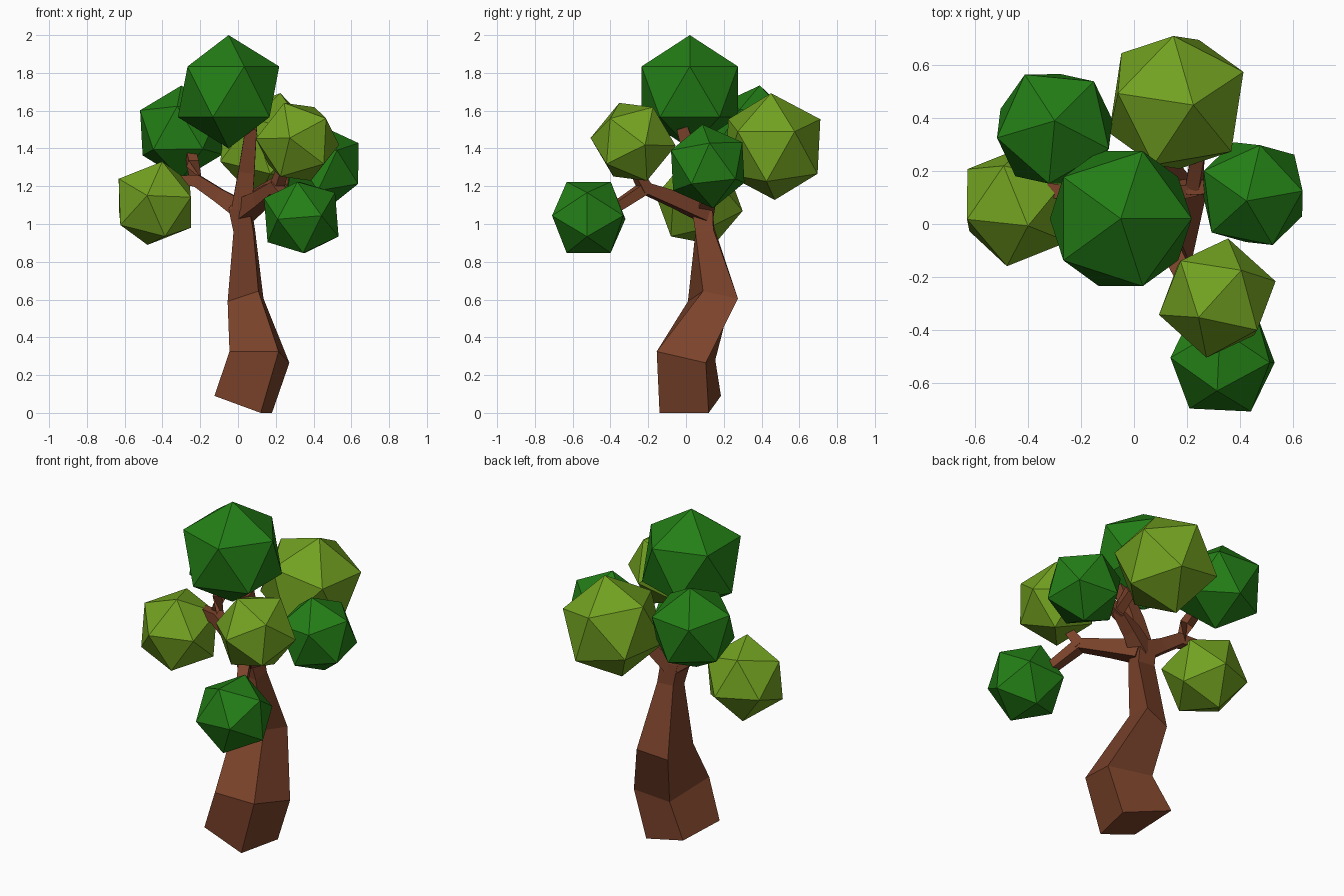
import bpy, bmesh
from mathutils import Vector as V, Matrix

if "Cube" in bpy.data.objects:
    bpy.data.objects.remove(bpy.data.objects["Cube"])


def material(name, rgb):
    m = bpy.data.materials.new(name)
    m.diffuse_color = (*rgb, 1)
    m.use_nodes = True
    m.node_tree.nodes["Principled BSDF"].inputs["Base Color"].default_value = m.diffuse_color
    return m


BARK = material("bark", (0.20, 0.056, 0.024))
DARK = material("dark_leaf", (0.017, 0.21, 0.008))
LIGHT = material("light_leaf", (0.17, 0.36, 0.015))


def finish(name, bm, mat):
    bmesh.ops.recalc_face_normals(bm, faces=bm.faces)
    me = bpy.data.meshes.new(name)
    bm.to_mesh(me)
    bm.free()
    me.materials.append(mat)
    ob = bpy.data.objects.new(name, me)
    bpy.context.collection.objects.link(ob)


def loft(name, rings):
    """Skin a list of four-cornered rings and cap both ends."""
    bm = bmesh.new()
    vs = [[bm.verts.new(p) for p in r] for r in rings]
    for a, b in zip(vs, vs[1:]):
        for i in range(4):
            j = (i + 1) % 4
            bm.faces.new((a[i], a[j], b[j], b[i]))
    bm.faces.new(vs[0])
    bm.faces.new(vs[-1])
    finish(name, bm, BARK)


def branch(name, pts, widths):
    """Square tapered limb along a path."""
    pts = [V(p) for p in pts]
    rings = []
    for i, (p, w) in enumerate(zip(pts, widths)):
        d = (pts[min(i + 1, len(pts) - 1)] - pts[max(i - 1, 0)]).normalized()
        ref = V((0, 0, 1)) if abs(d.z) < 0.85 else V((0, 1, 0))
        s = d.cross(ref).normalized() * w / 2
        u = s.cross(d)
        rings.append([p + s + u, p - s + u, p - s - u, p + s - u])
    loft(name, rings)


def frame(a, b):
    z = V(a).normalized()
    x = (V(b) - z * V(b).dot(z)).normalized()
    return Matrix((x, z.cross(x), z)).transposed()


def leaf_ball(name, centre, r, mat, a=(0, 0, 1), b=(1, 0, 0)):
    """Icosahedron with one corner towards a and a neighbouring one towards b."""
    bm = bmesh.new()
    bmesh.ops.create_icosphere(bm, subdivisions=1, radius=r)
    m = Matrix.Translation(centre) @ frame(a, b).to_4x4()
    bmesh.ops.transform(bm, matrix=m, verts=bm.verts)
    finish(name, bm, mat)


# Crooked four-sided trunk
loft("trunk", [
    [(-.125, -.14, .09), (.12, -.14, 0), (.18, .12, 0), (-.11, .185, .09)],
    [(-.045, -.155, .325), (.215, -.155, .325), (.272, .105, .265), (0, .155, .28)],
    [(-.055, .01, .59), (.108, .09, .645), (.135, .275, .605), (-.04, .23, .57)],
    [(-.024, .05, .957), (.082, .05, .957), (.09, .145, .97), (-.02, .15, .98)],
    [(-.05, .03, 1.08), (.06, .03, 1.08), (.07, .14, 1.1), (-.04, .14, 1.1)],
    [(0, .05, 1.15), (.06, .05, 1.15), (.06, .11, 1.15), (0, .11, 1.15)],
])

# Limbs and their forks
branch("top_branch", [(.02, .08, 1.08), (.045, .05, 1.28), (.07, -.02, 1.51)], [.11, .085, .06])
branch("left_branch", [(.01, .09, 1.08), (-.1, .1, 1.15), (-.22, .11, 1.23), (-.33, .13, 1.23)], [.1, .075, .065, .05])
branch("left_fork", [(-.22, .11, 1.22), (-.24, .16, 1.32), (-.25, .22, 1.37)], [.06, .055, .05])
branch("right_branch", [(.02, .09, 1.08), (.12, .12, 1.16), (.23, .14, 1.23), (.24, .26, 1.31)], [.1, .075, .06, .05])
branch("right_fork", [(.21, .14, 1.22), (.32, .14, 1.27)], [.06, .05])
branch("front_branch", [(.03, .1, 1.07), (.12, -.06, 1.13), (.2, -.22, 1.19), (.29, -.4, 1.07)], [.11, .08, .065, .05])
branch("front_fork", [(.2, -.21, 1.18), (.23, -.26, 1.27)], [.06, .05])

# Foliage balls
leaf_ball("top_foliage", (-.05, .02, 1.70), .30, DARK)
leaf_ball("back_foliage", (.16, .46, 1.41), .29, LIGHT, (.065, -.01, .285), (-.015, .25, .125))
leaf_ball("back_left_foliage", (-.30, .36, 1.485), .25, DARK, (0, .03, .245), (-.11, .2, .09))
leaf_ball("left_foliage", (-.44, .07, 1.11), .237, LIGHT, (-.04, -.225, .04), (.045, -.06, .229))
leaf_ball("front_foliage", (.315, -.28, 1.435), .23, LIGHT, (-.04, -.22, .02), (-.07, -.05, .215))
leaf_ball("low_front_foliage", (.335, -.515, 1.035), .222, DARK, (-.13, -.19, -.01), (.12, -.19, .01))
leaf_ball("right_foliage", (.45, .115, 1.305), .225, DARK, (.19, .01, .125), (.17, -.09, -.11))
